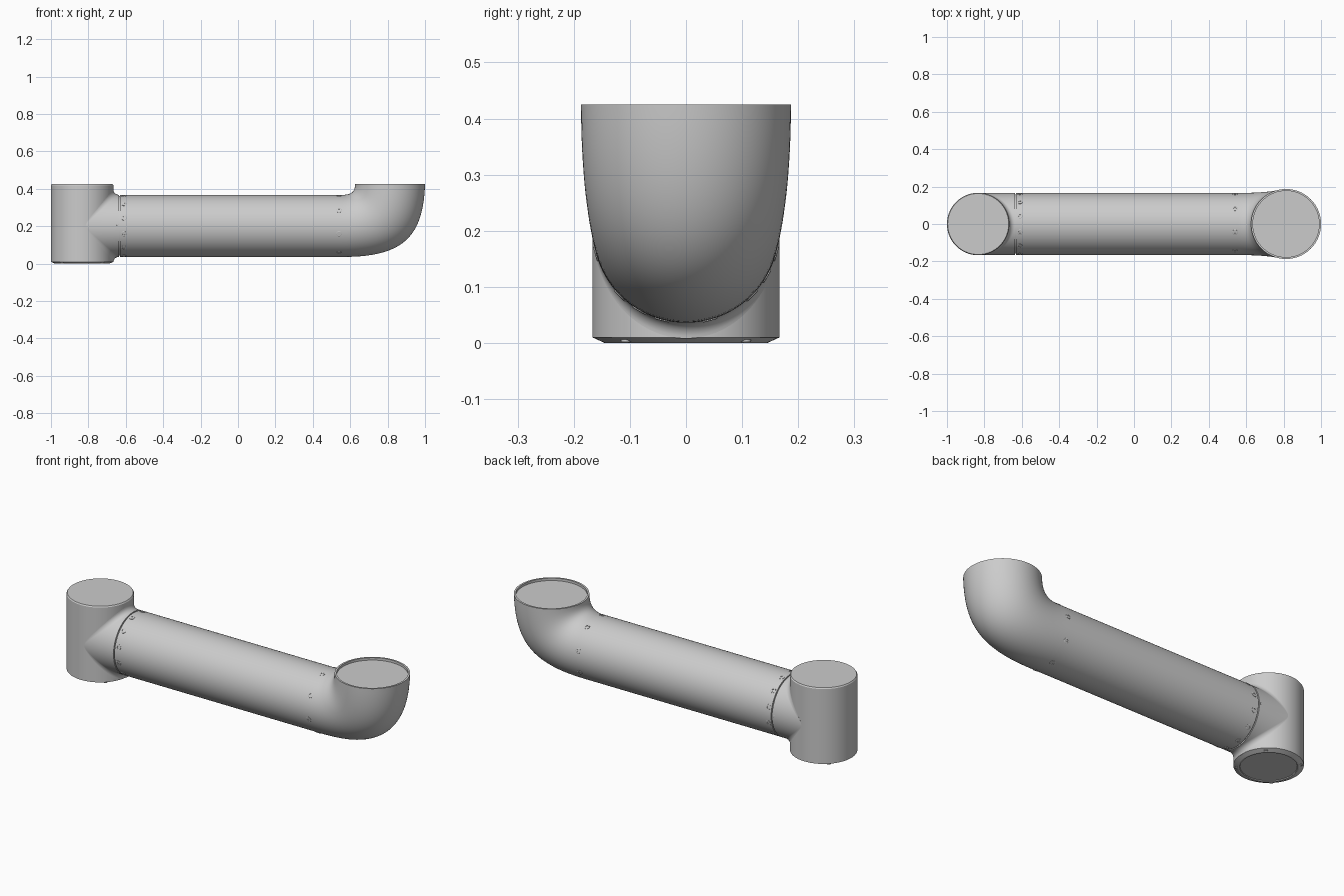
import bpy, bmesh
from math import sin, cos, pi, radians, sqrt
from mathutils import Vector, Matrix

if "Cube" in bpy.data.objects:
    bpy.data.objects.remove(bpy.data.objects["Cube"])

SEG = 96
TUBE_R, TUBE_Z = 0.166, 0.202
POST_R, POST_X = 0.167, -0.833
CUP_R, CUP_X, TOP = 0.187, 0.813, 0.425


def loft(name, rings, angle=30):
    """Skin a list of closed point rings and cap both ends."""
    bm = bmesh.new()
    vs = [[bm.verts.new(p) for p in ring] for ring in rings]
    n = len(rings[0])
    for a, b in zip(vs, vs[1:]):
        for i in range(n):
            j = (i + 1) % n
            bm.faces.new((a[i], a[j], b[j], b[i]))
    bm.faces.new(vs[0])
    bm.faces.new(vs[-1])
    bmesh.ops.recalc_face_normals(bm, faces=bm.faces[:])
    me = bpy.data.meshes.new(name)
    bm.to_mesh(me)
    bm.free()
    ob = bpy.data.objects.new(name, me)
    bpy.context.collection.objects.link(ob)
    bpy.ops.object.select_all(action='DESELECT')
    bpy.context.view_layer.objects.active = ob
    ob.select_set(True)
    bpy.ops.object.shade_smooth_by_angle(angle=radians(angle))
    return ob


def angles(n=SEG):
    return [2 * pi * i / n for i in range(n)]


def ring_z(r, z, x=0, n=SEG):
    return [(x + r * cos(a), r * sin(a), z) for a in angles(n)]


def ring_x(r, x):
    return [(x, r * sin(a), TUBE_Z + r * cos(a)) for a in angles()]


def bezier(p, t):
    a, b, c, d = (Vector((q[0], 0, q[1])) for q in p)
    s = 1 - t
    return a * s**3 + b * 3 * s * s * t + c * 3 * s * t * t + d * t**3


# Upright post with a chamfered foot and a thin top edge
profile = [(0.135, 0.004), (0.137, 0), (0.145, 0), (POST_R, 0.010),
           (POST_R, 0.419), (0.163, TOP)]
loft("upright_post", [ring_z(r, z, POST_X) for r, z in profile], 15)

# Neck: filleted saddle where the tube meets the post
SEAM_L, FILLET = -0.637, 0.028
rings = [ring_x(0.12, POST_X + 0.02)]
for k in range(9):
    t = pi / 2 * (1 - k / 8)
    ring = []
    for a in angles():
        y = TUBE_R * sin(a)
        f = FILLET * cos(a)
        ring.append((POST_X + sqrt(POST_R**2 - y * y) + abs(f) * (1 - cos(pi / 2 - t)),
                     y, TUBE_Z + TUBE_R * cos(a) + f * (1 - sin(pi / 2 - t))))
    rings.append(ring)
rings.append(ring_x(TUBE_R, SEAM_L))
loft("post_neck", rings, 40)

# Horizontal tube with a shadow gap next to the neck
SEAM_R = 0.56
loft("main_tube", [ring_x(0.159, SEAM_L - 0.002), ring_x(0.159, SEAM_L + 0.006),
                   ring_x(TUBE_R, SEAM_L + 0.006), ring_x(TUBE_R, SEAM_R)])

# Flared elbow turning upward, ending in a lipped recessed disc
outer = [(SEAM_R, TUBE_Z - TUBE_R), (0.88, TUBE_Z - TUBE_R), (0.99, 0.14),
         (CUP_X + CUP_R, TOP)]
inner = [(SEAM_R, TUBE_Z + TUBE_R), (0.60, TUBE_Z + TUBE_R),
         (CUP_X - CUP_R, 0.38), (CUP_X - CUP_R, TOP)]
rings = []
N = 28
for k in range(N + 1):
    t = k / N
    o, i = bezier(outer, t), bezier(inner, t)
    mid, half = (o + i) / 2, (i - o) / 2
    w = TUBE_R + (CUP_R - TUBE_R) * t * t * (3 - 2 * t)
    rings.append([mid + half * cos(a) + Vector((0, w * sin(a), 0)) for a in angles()])
for r, z in [(0.177, TOP), (0.177, 0.412)]:
    rings.append([(CUP_X - r * cos(a), r * sin(a), z) for a in angles()])
loft("elbow", rings, 40)


def screw(name, r, matrix):
    """Low round screw head with a sunken hexagonal-style socket."""
    prof = [(1, -0.3), (1, 0.08), (0.88, 0.15), (0.48, 0.15), (0.45, -0.1)]
    ob = loft(name, [ring_z(r * a, r * h, n=18) for a, h in prof])
    ob.matrix_world = matrix


# Screw rings around both tube ends
for label, x, count, start in (("left", -0.61, 12, 15), ("right", 0.54, 8, 30)):
    for k in range(count):
        turn = Matrix.Rotation(-radians(start) - 2 * pi * k / count, 4, 'X')
        screw(f"{label}_screw_{k}", 0.014,
              Matrix.Translation((x, 0, TUBE_Z)) @ turn @ Matrix.Translation((0, 0, TUBE_R)))

# Four screws set into the foot chamfer
for k in range(4):
    a = pi / 4 + k * pi / 2
    screw(f"foot_screw_{k}", 0.011,
          Matrix.Translation((POST_X + 0.149 * cos(a), 0.149 * sin(a), 0.003))
          @ Matrix.Rotation(pi, 4, 'X'))

# Small locating pins on the neck sides
for side in (-1, 1):
    screw("neck_pin", 0.006, Matrix.Translation((-0.646, side * TUBE_R, TUBE_Z + 0.005))
          @ Matrix.Rotation(-side * pi / 2, 4, 'X'))
